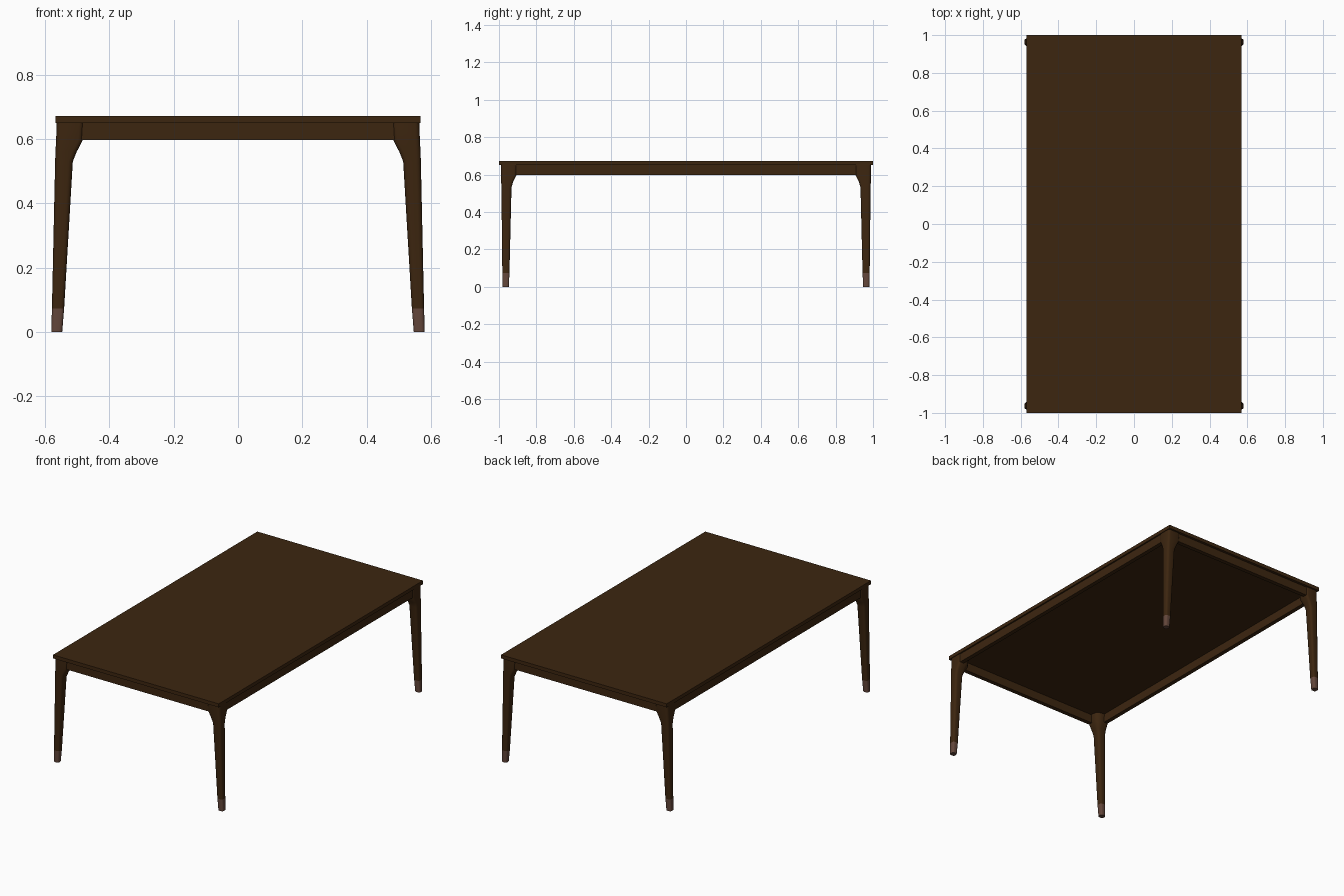
import bpy, bmesh, math

if "Cube" in bpy.data.objects:
    bpy.data.objects.remove(bpy.data.objects["Cube"])

def material(name, rgb):
    m = bpy.data.materials.new(name)
    m.diffuse_color = (*rgb, 1)
    m.use_nodes = True
    m.node_tree.nodes["Principled BSDF"].inputs["Base Color"].default_value = m.diffuse_color
    return m

WOOD = material("dark wood", (0.046, 0.019, 0.005))
TIP = material("pinkish brown tip", (0.125, 0.062, 0.043))

def finish(bm, name, mats, smooth=False):
    bmesh.ops.recalc_face_normals(bm, faces=bm.faces)
    me = bpy.data.meshes.new(name)
    bm.to_mesh(me)
    bm.free()
    ob = bpy.data.objects.new(name, me)
    bpy.context.collection.objects.link(ob)
    for m in mats:
        me.materials.append(m)
    if smooth:
        bpy.ops.object.select_all(action='DESELECT')
        ob.select_set(True)
        bpy.context.view_layer.objects.active = ob
        bpy.ops.object.shade_smooth_by_angle(angle=math.radians(32))
    return ob

def box(name, x0, x1, y0, y1, z0, z1):
    bm = bmesh.new()
    bmesh.ops.create_cube(bm, size=1)
    for v in bm.verts:
        v.co = (x0 + (v.co.x + .5) * (x1 - x0),
                y0 + (v.co.y + .5) * (y1 - y0),
                z0 + (v.co.z + .5) * (z1 - z0))
    return finish(bm, name, [WOOD])

def rounded_rect(x0, x1, y0, y1, r_out, r_in, n=3):
    """Rectangle outline; the inner (x0, y0) corner has its own radius."""
    pts = []
    for cx, cy, a, r in ((x1, y1, 0, r_out), (x0, y1, 90, r_out),
                         (x0, y0, 180, r_in), (x1, y0, 270, r_out)):
        ox = cx - r if cx == x1 else cx + r
        oy = cy - r if cy == y1 else cy + r
        for i in range(n + 1):
            t = math.radians(a + 90 * i / n)
            pts.append((ox + r * math.cos(t), oy + r * math.sin(t)))
    return pts

# Leg sections: z, x inner, x outer, y inner, y outer, radius, inner radius
SECTIONS = [
    (0.000, 0.547, 0.581, 0.947, 0.980, 0.010, 0.010),
    (0.073, 0.541, 0.579, 0.944, 0.982, 0.011, 0.011),
    (0.530, 0.514, 0.569, 0.933, 0.987, 0.014, 0.016),
    (0.560, 0.502, 0.568, 0.925, 0.988, 0.014, 0.022),
    (0.597, 0.483, 0.566, 0.906, 0.989, 0.014, 0.035),
    (0.650, 0.480, 0.564, 0.904, 0.989, 0.014, 0.036),
]

def leg(name, sx, sy):
    bm = bmesh.new()
    rings = []
    for z, *sec in SECTIONS:
        rings.append([bm.verts.new((sx * x, sy * y, z)) for x, y in rounded_rect(*sec)])
    n = len(rings[0])
    for a, b in zip(rings, rings[1:]):
        for i in range(n):
            j = (i + 1) % n
            bm.faces.new((a[i], a[j], b[j], b[i]))
    bm.faces.new(rings[0])
    bm.faces.new(rings[-1])
    # Coloured tip at the foot
    for f in bm.faces:
        f.material_index = 1 if f.calc_center_median().z < 0.073 else 0
    return finish(bm, name, [WOOD, TIP], True)

# Table top
box("table_top", -0.568, 0.568, -1, 1, 0.65, 0.672)

# Legs
for sx, side in ((-1, "left"), (1, "right")):
    for sy, end in ((-1, "front"), (1, "back")):
        leg(f"{end}_{side}_leg", sx, sy)

# Aprons between the legs
for s, end, side in ((-1, "front", "left"), (1, "back", "right")):
    ya, yb = sorted((s * 0.958, s * 0.984))
    box(f"{end}_apron", -0.5, 0.5, ya, yb, 0.597, 0.65)
    xa, xb = sorted((s * 0.533, s * 0.559))
    box(f"{side}_apron", xa, xb, -0.92, 0.92, 0.597, 0.65)
